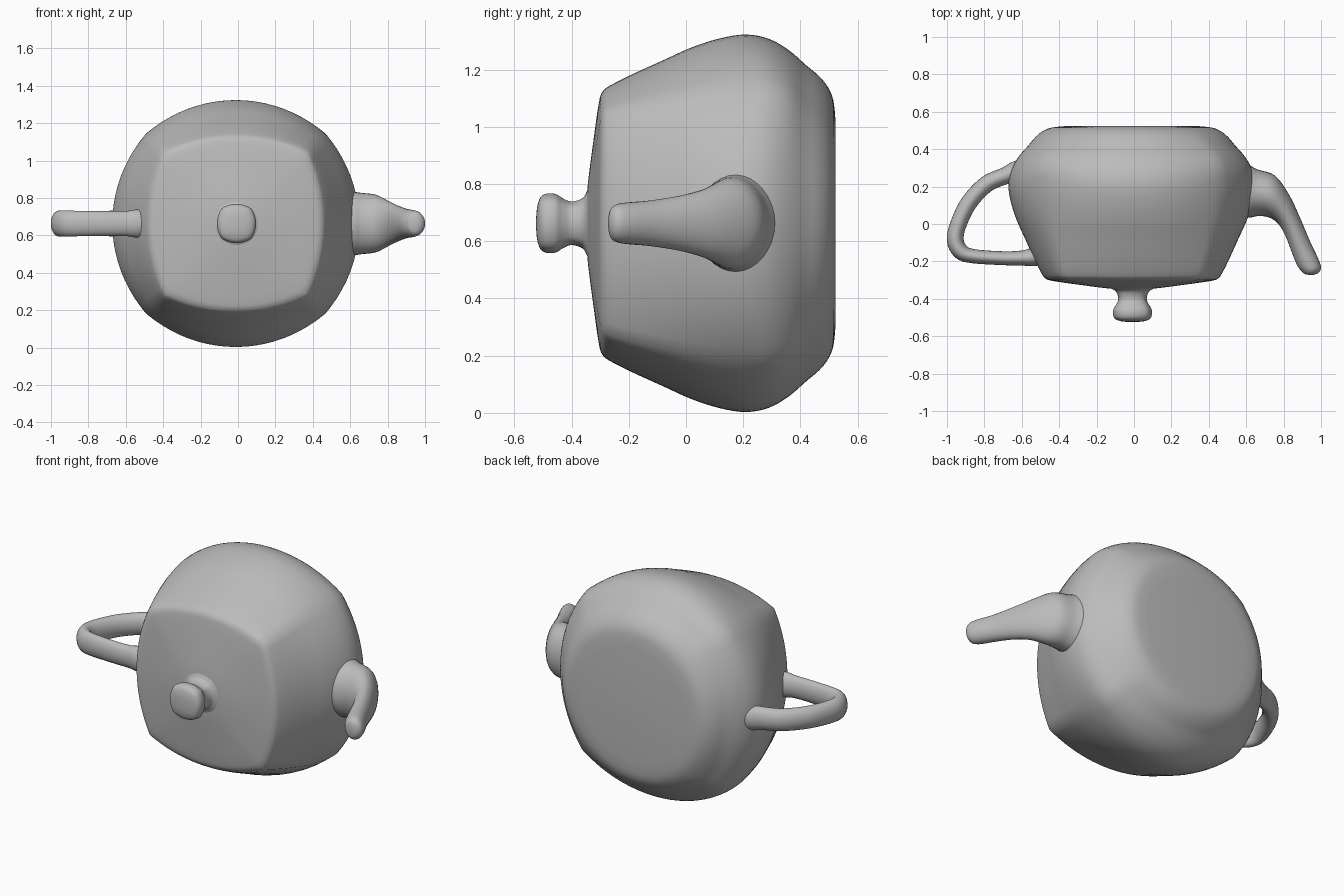
import bpy, bmesh, math
from mathutils import Vector

if "Cube" in bpy.data.objects:
    bpy.data.objects.remove(bpy.data.objects["Cube"])

ZC = 0.663   # height of the horizontal axis
XC = -0.012  # centre of the body across x

clay = bpy.data.materials.new("grey_clay")
clay.diffuse_color = (0.5, 0.5, 0.5, 1)
clay.use_nodes = True
clay.node_tree.nodes["Principled BSDF"].inputs["Base Color"].default_value = clay.diffuse_color


def smooth_rows(rows, steps):
    """Catmull-Rom resampling of a short table of section values."""
    rows = [Vector(r) for r in rows]
    out = []
    for i in range(len(rows) - 1):
        a, b = rows[max(i - 1, 0)], rows[i]
        c, d = rows[i + 1], rows[min(i + 2, len(rows) - 1)]
        for s in range(steps):
            t = s / steps
            out.append(0.5 * (2 * b + (c - a) * t + (2 * a - 5 * b + 4 * c - d) * t * t
                              + (3 * b - a - 3 * c + d) * t ** 3))
    return out + [rows[-1]]


def loft(name, rings):
    """Skin a list of closed rings and cap both ends."""
    bm = bmesh.new()
    loops = [[bm.verts.new(p) for p in ring] for ring in rings]
    n = len(loops[0])
    for lo, hi in zip(loops, loops[1:]):
        for i in range(n):
            j = (i + 1) % n
            bm.faces.new((lo[i], lo[j], hi[j], hi[i]))
    bm.faces.new(loops[0])
    bm.faces.new(loops[-1])
    bmesh.ops.recalc_face_normals(bm, faces=bm.faces)
    me = bpy.data.meshes.new(name)
    bm.to_mesh(me)
    bm.free()
    me.materials.append(clay)
    ob = bpy.data.objects.new(name, me)
    bpy.context.collection.objects.link(ob)
    bpy.ops.object.select_all(action='DESELECT')
    ob.select_set(True)
    bpy.context.view_layer.objects.active = ob
    bpy.ops.object.shade_smooth_by_angle(angle=math.radians(40))
    return ob


def ridged_ring(y, r, diag, xc, n=80):
    """Round section across y that swells to four soft 45 degree ridges."""
    ring = []
    for i in range(n):
        a = 2 * math.pi * i / n
        u = 1 - abs((a / (math.pi / 4)) % 2 - 1)
        k = r + (diag - r) * u ** 2
        ring.append((xc + k * math.cos(a), y, ZC + k * math.sin(a)))
    return ring


def flat_ring(ax, ay, bx, by, hz, n=32):
    """Upright ellipse through two plan points with half height hz."""
    a, b = Vector((ax, ay, ZC)), Vector((bx, by, ZC))
    mid, half = (a + b) / 2, (a - b) / 2
    up = Vector((0, 0, hz))
    return [mid + half * math.cos(t) + up * math.sin(t)
            for t in (2 * math.pi * i / n for i in range(n))]


# Body with its shallow lid: y, half width, diagonal radius
body = [(-0.348, 0.06, 0.06), (-0.343, 0.14, 0.142), (-0.325, 0.28, 0.295),
        (-0.305, 0.42, 0.465), (-0.292, 0.46, 0.525), (-0.265, 0.482, 0.552),
        (-0.19, 0.52, 0.583), (-0.08, 0.57, 0.62), (0.02, 0.615, 0.648),
        (0.12, 0.647, 0.668), (0.21, 0.66, 0.678), (0.29, 0.645, 0.676),
        (0.36, 0.605, 0.645), (0.42, 0.553, 0.58), (0.465, 0.515, 0.53),
        (0.497, 0.475, 0.482), (0.515, 0.43, 0.433), (0.523, 0.36, 0.36)]
loft("pot_body", [ridged_ring(*r, XC) for r in smooth_rows(body, 4)])

# Lid knob with a narrow neck and a flared, rounded end
knob = [(-0.325, 0.16, 0.16), (-0.345, 0.115, 0.118), (-0.362, 0.088, 0.092),
        (-0.40, 0.076, 0.082), (-0.43, 0.087, 0.094), (-0.455, 0.102, 0.11),
        (-0.485, 0.104, 0.112), (-0.508, 0.092, 0.099), (-0.52, 0.06, 0.064),
        (-0.524, 0.02, 0.021)]
loft("lid_knob", [ridged_ring(*r, -0.008, 40) for r in smooth_rows(knob, 4)])

# Spout: two plan points across the tube and the half height
spout = [(0.54, 0.335, 0.56, 0.03, 0.172), (0.605, 0.32, 0.625, 0.035, 0.17),
         (0.66, 0.292, 0.66, 0.042, 0.164), (0.755, 0.258, 0.72, 0.036, 0.154),
         (0.83, 0.155, 0.772, 0.0, 0.122), (0.885, 0.04, 0.81, -0.065, 0.098),
         (0.94, -0.09, 0.845, -0.155, 0.08), (0.985, -0.185, 0.872, -0.22, 0.073),
         (1.0, -0.235, 0.893, -0.25, 0.066), (0.985, -0.262, 0.912, -0.267, 0.048),
         (0.96, -0.272, 0.935, -0.272, 0.016)]
loft("spout", [flat_ring(*r) for r in smooth_rows(spout, 4)])

# Handle: plan path, half thickness and half height
handle = [(-0.57, 0.295, 0.06, 0.08), (-0.635, 0.278, 0.056, 0.075),
          (-0.69, 0.257, 0.046, 0.068), (-0.79, 0.212, 0.045, 0.066),
          (-0.885, 0.11, 0.045, 0.066), (-0.942, -0.01, 0.044, 0.068),
          (-0.955, -0.09, 0.045, 0.07), (-0.925, -0.148, 0.043, 0.07),
          (-0.86, -0.172, 0.038, 0.068), (-0.70, -0.183, 0.037, 0.066),
          (-0.60, -0.182, 0.04, 0.067), (-0.55, -0.178, 0.048, 0.074),
          (-0.46, -0.165, 0.05, 0.076)]
path = smooth_rows(handle, 5)
rings = []
for i, p in enumerate(path):
    d = path[min(i + 1, len(path) - 1)] - path[max(i - 1, 0)]
    side = Vector((-d[1], d[0])).normalized() * p[2]
    rings.append(flat_ring(p[0] + side.x, p[1] + side.y,
                           p[0] - side.x, p[1] - side.y, p[3], 24))
loft("handle", rings)
